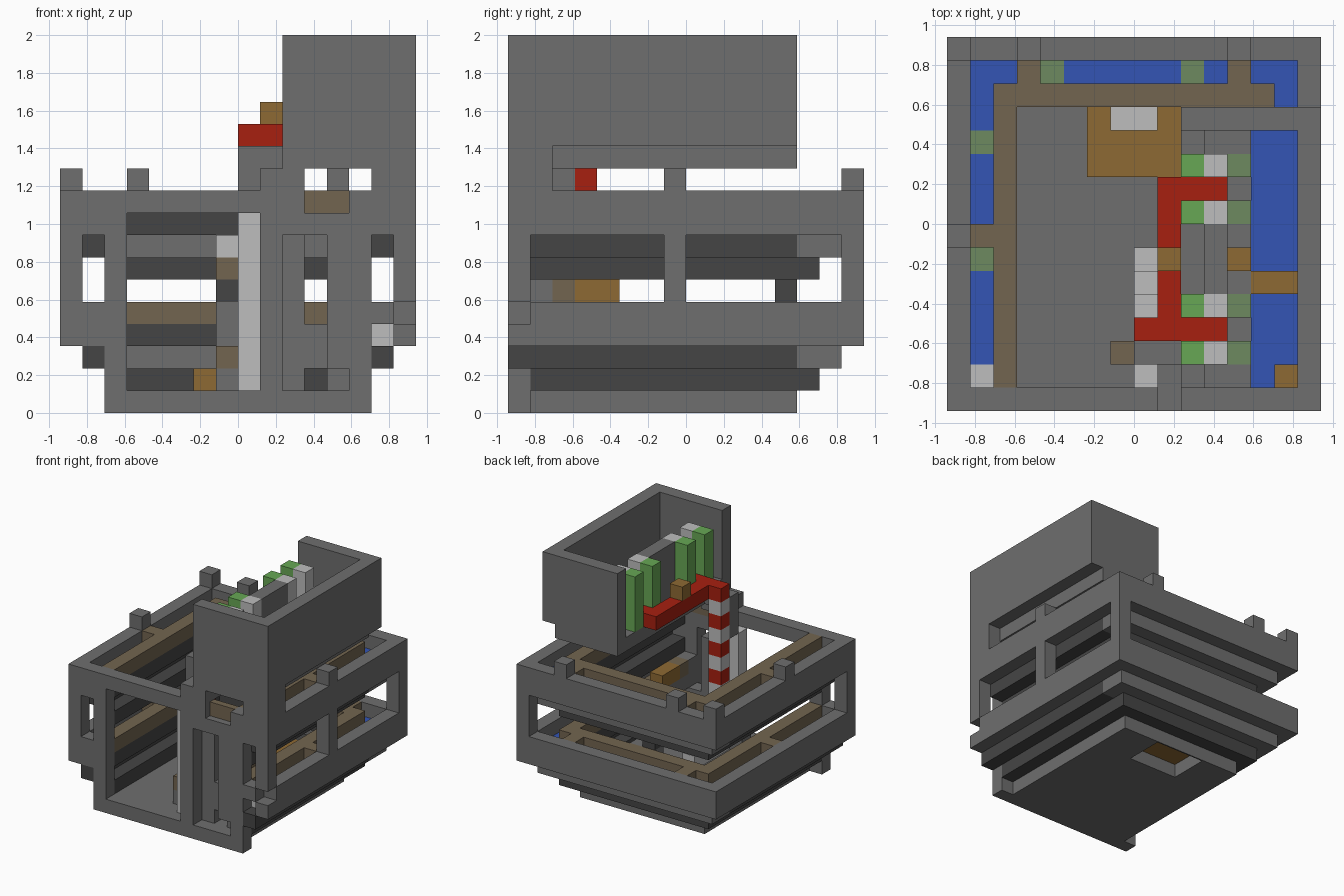
import bpy, bmesh
from mathutils import Vector

cube = bpy.data.objects.get("Cube")
if cube:
    bpy.data.objects.remove(cube)

UNIT = 2 / 17  # one block


def material(name, *rgb):
    mat = bpy.data.materials.new(name)
    mat.use_nodes = True
    mat.diffuse_color = (*rgb, 1)
    mat.node_tree.nodes["Principled BSDF"].inputs["Base Color"].default_value = (*rgb, 1)
    return mat


grey = material("stone grey", .156, .156, .156)
dark = material("dark grey", .06, .06, .06)
light = material("light grey", .51, .51, .51)
brown = material("dull brown", .171, .13, .08)
orange = material("warm brown", .27, .142, .033)
red = material("red", .39, .014, .005)
green = material("bright green", .136, .39, .09)
moss = material("moss green", .153, .254, .117)
blue = material("blue", .033, .091, .462)


def part(name, mat, *boxes):
    """One object from boxes given in blocks as x0, x1, y0, y1, z0, z1."""
    bm = bmesh.new()
    for x0, x1, y0, y1, z0, z1 in boxes:
        made = bmesh.ops.create_cube(bm, size=1)["verts"]
        low, high = Vector((x0, y0, z0)), Vector((x1, y1, z1))
        for v in made:
            p = (low + high) / 2 + v.co * (high - low)
            v.co = (p - Vector((8, 8, 0))) * UNIT
    mesh = bpy.data.meshes.new(name)
    bm.to_mesh(mesh)
    bm.free()
    mesh.materials.append(mat)
    obj = bpy.data.objects.new(name, mesh)
    bpy.context.collection.objects.link(obj)
    return obj


def both(x0, x1, *rest):
    """A box and its mirror across the middle."""
    return [(x0, x1, *rest), (16 - x1, 16 - x0, *rest)]


def u_frame(inset, front, z0, z1):
    """Two side walls and a back wall, one block thick."""
    i = inset
    return both(i, i + 1, front, 16 - i, z0, z1) + [(i + 1, 15 - i, 15 - i, 16 - i, z0, z1)]


def deck(level, b):
    """Stepped gallery with a planted trough; b is its lowest layer."""
    front = 0 if level == "lower" else 1
    part(level + "_step", dark, *u_frame(2, 1, b, b + 1))
    part(level + "_side_steps", dark, *both(1, 2, front, 13, b + 1, b + 2))
    part(level + "_back_step", grey, *both(1, 2, 13, 15, b + 1, b + 2),
         (2, 14, 14, 15, b + 1, b + 2))
    part(level + "_parapet", grey, *u_frame(0, 1, b + 2, b + 4))
    part(level + "_inner_wall", dark, *u_frame(2, 1, b + 2, b + 3))
    part(level + "_bench", brown, *u_frame(2, 1, b + 3, b + 4))
    part(level + "_cross_bars", brown, *both(1, 2, 7, 8, b + 3, b + 4),
         *both(3, 4, 14, 15, b + 3, b + 4))
    z = (b + 2, b + 3)
    # Trough contents sit flush with each other
    part(level + "_trough_lamps", light, *both(1, 2, 1, 2, *z))
    part(level + "_trough_plants", moss, *both(1, 2, 6, 7, *z), *both(1, 2, 11, 12, *z),
         (4, 5, 14, 15, *z), (10, 11, 14, 15, *z))
    part(level + "_trough_water", blue, *both(1, 2, 2, 6, *z), *both(1, 2, 7, 11, *z),
         *both(1, 2, 12, 15, *z), (2, 4, 14, 15, *z), (5, 10, 14, 15, *z),
         (11, 14, 14, 15, *z))


deck("lower", 1)
deck("upper", 6)

# Floor with a recess below the hearth
part("floor", grey, (3, 13, 1, 10, 0, 1), (3, 6, 10, 13, 0, 1), (10, 13, 10, 13, 0, 1),
     (6, 10, 12.9, 13, 0, 1))

# Front wall built around its openings
part("front_wall", grey,
     (2, 14, 0, 1, 0, 1), (2, 3, 0, 1, 1, 10), (9, 10, 0, 1, 1, 10),
     (3, 9, 0, 1, 9, 10), (10, 13, 0, 1, 8, 9), (12, 13, 0, 1, 2, 8),
     (13, 14, 0, 1, 1, 10), (10, 11, 1, 2, 1, 8), (10, 11, 0, 1, 9, 10),
     (11, 12, 1, 2, 2, 4))
part("front_parapets", grey, (0, 2, 0, 1, 3, 5), (0, 2, 0, 1, 8, 10),
     (14, 15, 0, 1, 4, 5), (14, 16, 0, 1, 8, 10), (15, 16, 0, 1, 3, 4))
part("front_panel", brown, (11, 13, .5, 1, 9, 10))
part("opening_posts", grey, *both(0, 1, 0, 1, 5, 8), (15, 16, 7, 8, 5, 8),
     (15, 16, 15, 16, 5, 8))
part("battlements", grey, *both(0, 1, 7, 8, 10, 11), *both(3, 4, 15, 16, 10, 11),
     (0, 1, 15, 16, 10, 11))

# Tower
part("tower_front_base", grey, (9, 11, 0, 2, 10, 11), (14, 16, 0, 2, 10, 11),
     (10, 16, 0, 1, 11, 12), (15, 16, 1, 2, 11, 12))
part("tower_walls", grey, (10, 16, 0, 1, 12, 17), (15, 16, 1, 13, 12, 17),
     (10, 15, 12, 13, 12, 17))
part("tower_floor", grey, (10, 15, 1, 13, 11, 12))
part("tower_carpet", blue, (13, 15, 1, 12, 12, 12.08))
part("tower_chests", orange, (13, 15, 5, 6, 12, 13), (14, 15, 1, 2, 12, 13))
part("tower_block", grey, (11, 12, 5, 8, 12, 16), (12, 13, 5, 8, 12, 13),
     (11, 13, 1, 2, 12, 13), (11, 13, 11, 12, 12, 13))
part("block_cap", orange, (12, 13, 6, 7, 13, 13.5))
rows = (2, 4, 8, 10)
part("green_columns", green, *[(10, 11, y, y + 1, 12, 16) for y in rows])
part("light_columns", light, *[(11, 12, y, y + 1, 12, 16) for y in rows])
part("moss_blocks", moss, *[(12, 13, y, y + 1, 12, 13) for y in rows])

# Red balcony rail with its support
part("balcony_rail", red, (8, 10, 3, 4, 12, 13), (9, 10, 4, 10, 12, 13))
part("rail_ends", red, (10, 12, 3, 4, 12, 13), (10, 12, 9, 10, 12, 13))
part("rail_cap", orange, (9, 10, 6, 7, 13, 14))
part("rail_support", grey, (8, 10, 2, 3, 11, 12), (8, 9, 2, 3, 9, 11))

# Striped column and stairs
part("column_light_bands", light, *[(8, 9, 3, 4, z, z + 1) for z in range(1, 12, 2)])
part("column_red_bands", red, *[(8, 9, 3, 4, z, z + 1) for z in range(2, 11, 2)])
part("light_pillar", light, (8, 10, 1, 2, 1, 9))
part("stairs", light, *[(8, 9, 4 + n, 5 + n, 1, 4 - n) for n in range(3)])

# Hearth and chimney against the back
part("hearth", orange, (6, 10, 10, 13, 1, 2))
part("chimney_base", grey, (7, 9, 12, 13, 2, 5))
part("chimney_stem", dark, (7, 8, 12, 13, 5, 6))
part("chimney_collar", brown, (7, 9, 12, 13, 6, 7))
part("chimney_top", light, (7, 9, 12, 13, 7, 8))

# Furniture inside
part("stool", brown, (7, 8, 2, 3, 2, 3))
part("stool_leg", grey, (7, 8, 2, 3, 1, 2))
part("shelf_post", grey, (12, 13, 1, 2, 1, 6))
part("shelf_brown_box", brown, (12, 13, 2, 3, 5, 6))
part("shelf_chest", orange, (12, 13, 3, 5, 5, 6))
part("shelf", grey, (12, 13, 2, 5, 4, 5))
